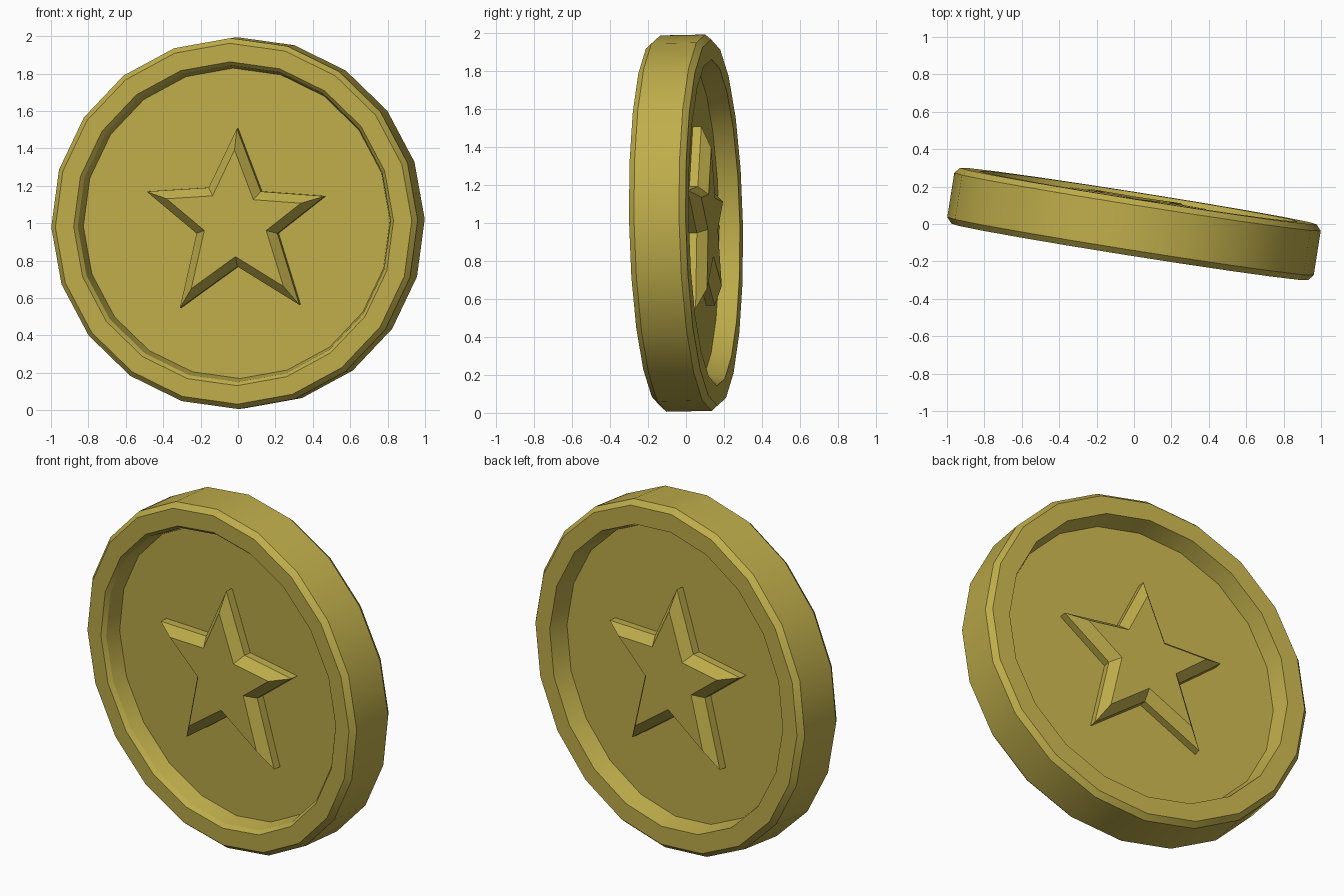
import bpy, bmesh, math
from mathutils import Vector, Matrix

if "Cube" in bpy.data.objects:
    bpy.data.objects.remove(bpy.data.objects["Cube"])

SIDES = 20
gold = bpy.data.materials.new("gold")
gold.diffuse_color = (0.52, 0.42, 0.07, 1)
gold.use_nodes = True
gold.node_tree.nodes["Principled BSDF"].inputs["Base Color"].default_value = gold.diffuse_color

# the coin is turned about z and leans very slightly
pose = (Matrix.Translation((0, 0, 1.0))
        @ Matrix.Rotation(math.radians(-9), 4, 'Z')
        @ Matrix.Rotation(math.radians(1.15), 4, 'X'))


def finish(bm, name, smooth):
    bmesh.ops.recalc_face_normals(bm, faces=bm.faces)
    bm.transform(pose)
    me = bpy.data.meshes.new(name)
    bm.to_mesh(me)
    bm.free()
    me.materials.append(gold)
    ob = bpy.data.objects.new(name, me)
    bpy.context.collection.objects.link(ob)
    if smooth:
        bpy.ops.object.select_all(action='DESELECT')
        ob.select_set(True)
        bpy.context.view_layer.objects.active = ob
        bpy.ops.object.shade_smooth_by_angle(angle=math.radians(30))
    return ob


def loft(bm, rings):
    # join successive point loops and cap both ends
    loops = [[bm.verts.new(p) for p in ring] for ring in rings]
    for a, b in zip(loops, loops[1:]):
        n = len(a)
        for i in range(n):
            j = (i + 1) % n
            bm.faces.new((a[i], a[j], b[j], b[i]))
    bm.faces.new(loops[0])
    bm.faces.new(loops[-1])


# coin body: (radius, depth) profile, recessed on both faces
profile = [(0.83, -0.045), (0.847, -0.13), (0.866, -0.151), (0.965, -0.151),
           (0.992, -0.12), (0.992, 0.12), (0.965, 0.151), (0.86, 0.151),
           (0.835, 0.045)]


def circle(r, d):
    pts = []
    for i in range(SIDES):
        a = 2 * math.pi * i / SIDES + math.radians(1.1)
        pts.append((r * math.cos(a), d, r * math.sin(a)))
    return pts


bm = bmesh.new()
loft(bm, [circle(r, d) for r, d in profile])
finish(bm, "coin_body", True)

# raised star outline, slightly uneven, centred on the coin
star = [Vector(p) for p in [
    (0.01, 0.508), (0.138, 0.171), (0.484, 0.146), (0.227, -0.053),
    (0.345, -0.435), (0.01, -0.23), (-0.302, -0.453), (-0.21, -0.053),
    (-0.48, 0.171), (-0.144, 0.192)]]


def inset(pts, w):
    # even inset of a clockwise outline
    out = []
    n = len(pts)
    for i, p in enumerate(pts):
        e1 = (p - pts[i - 1]).normalized()
        e2 = (pts[(i + 1) % n] - p).normalized()
        n1, n2 = Vector((e1.y, -e1.x)), Vector((e2.y, -e2.x))
        m = n1 + n2
        out.append(p + m * (w / (1 + n1.dot(n2))))
    return out


# star on each face: straight wall, then a chamfer
top = inset(star, 0.045)
for name, turn in (("front_star", 0), ("back_star", math.pi)):
    bm = bmesh.new()
    loft(bm, [[(p.x, d, p.y) for p in pts] for pts, d in
              ((star, -0.035), (star, -0.09), (top, -0.142))])
    bm.transform(Matrix.Rotation(turn, 4, 'Z'))
    finish(bm, name, False)
